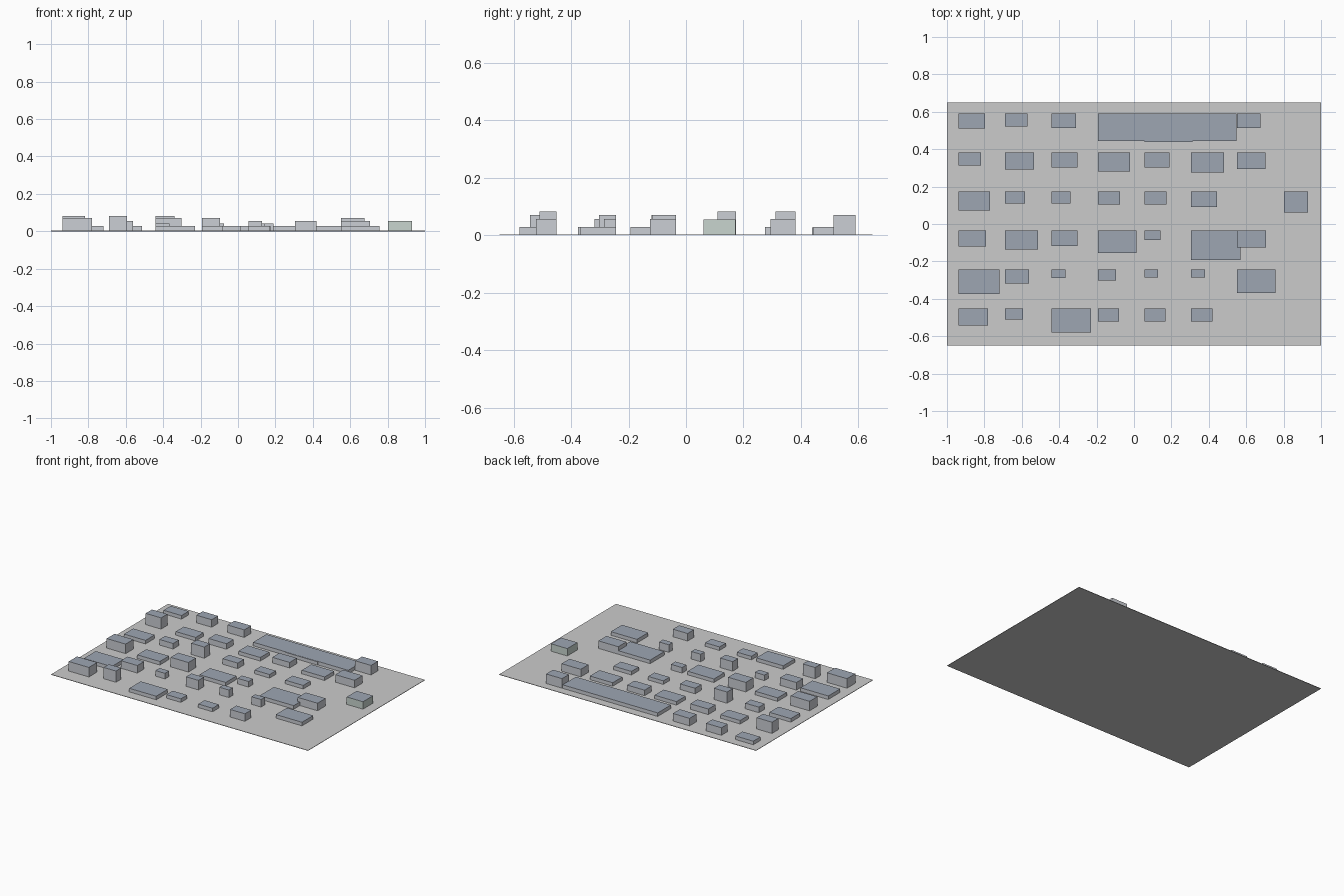
import bpy, bmesh

if "Cube" in bpy.data.objects:
    bpy.data.objects.remove(bpy.data.objects["Cube"])

def material(name, rgb):
    m = bpy.data.materials.new(name)
    m.diffuse_color = (*rgb, 1)
    m.use_nodes = True
    m.node_tree.nodes["Principled BSDF"].inputs["Base Color"].default_value = m.diffuse_color
    return m

wall = material("wall_grey", (0.60, 0.62, 0.66))
green_wall = material("wall_pale_green", (0.58, 0.66, 0.62))
roof = material("roof_blue_grey", (0.34, 0.38, 0.45))

def box(name, x0, x1, y0, y1, z0, z1, mats=()):
    """Closed box; with two materials the second goes on the top face."""
    bm = bmesh.new()
    bmesh.ops.create_cube(bm, size=1)
    for v in bm.verts:
        v.co = (x1 if v.co.x > 0 else x0,
                y1 if v.co.y > 0 else y0,
                z1 if v.co.z > 0 else z0)
    bm.normal_update()
    me = bpy.data.meshes.new(name)
    for m in mats:
        me.materials.append(m)
    if mats:
        for f in bm.faces:
            f.material_index = 1 if f.normal.z > 0.5 else 0
    bm.to_mesh(me)
    bm.free()
    ob = bpy.data.objects.new(name, me)
    bpy.context.collection.objects.link(ob)

# Thin ground plate
box("ground_plate", -1, 1, -0.65, 0.65, 0, 0.003)

# Every block hangs from the back left corner of its grid cell
COL, ROW = 0.2485, 0.2083
X0, Y0 = -0.937, 0.59
LOW, MID, TALL, TALLER, TOP = 0.028, 0.042, 0.056, 0.07, 0.082

# Rows from back to front: (column, width, depth, height)
rows = [
    [(0, .14, .08, LOW), (1, .12, .07, TALL), (2, .13, .077, TALL),
     (3, .74, .147, LOW), (4, .256, .152, LOW - .001), (6, .124, .077, TALLER)],
    [(0, .12, .07, TOP), (1, .155, .09, LOW), (2, .14, .08, MID), (3, .17, .102, LOW),
     (4, .135, .08, MID), (5, .178, .107, LOW), (6, .15, .088, TALL)],
    [(0, .167, .102, LOW), (1, .107, .064, MID), (2, .102, .064, TOP), (3, .118, .07, MID),
     (4, .118, .07, LOW), (5, .14, .082, LOW)],
    [(0, .147, .086, TALLER), (1, .176, .102, LOW), (2, .138, .084, TALLER),
     (3, .205, .12, LOW), (4, .086, .05, MID), (5, .265, .158, LOW), (6, .155, .09, TALL)],
    [(0, .217, .132, LOW), (1, .128, .075, TALL), (2, .075, .046, MID), (3, .097, .06, TALLER),
     (4, .074, .043, TALL), (5, .076, .043, TALL), (6, .204, .125, LOW)],
    [(0, .157, .092, TALLER), (1, .096, .059, TOP), (2, .21, .128, LOW), (3, .113, .07, LOW),
     (4, .112, .07, LOW), (5, .115, .07, TALL)],
]
for r, row in enumerate(rows):
    for c, w, d, h in row:
        x, y = X0 + c * COL * 0.9985, Y0 - r * ROW
        box(f"block_row{r + 1}_col{c + 1}", x, x + w, y - d, y, 0.002, h, (wall, roof))

# Single green-walled block standing apart on the right
box("green_block", 0.803, 0.93, 0.061, 0.173, 0.002, 0.055, (green_wall, roof))
